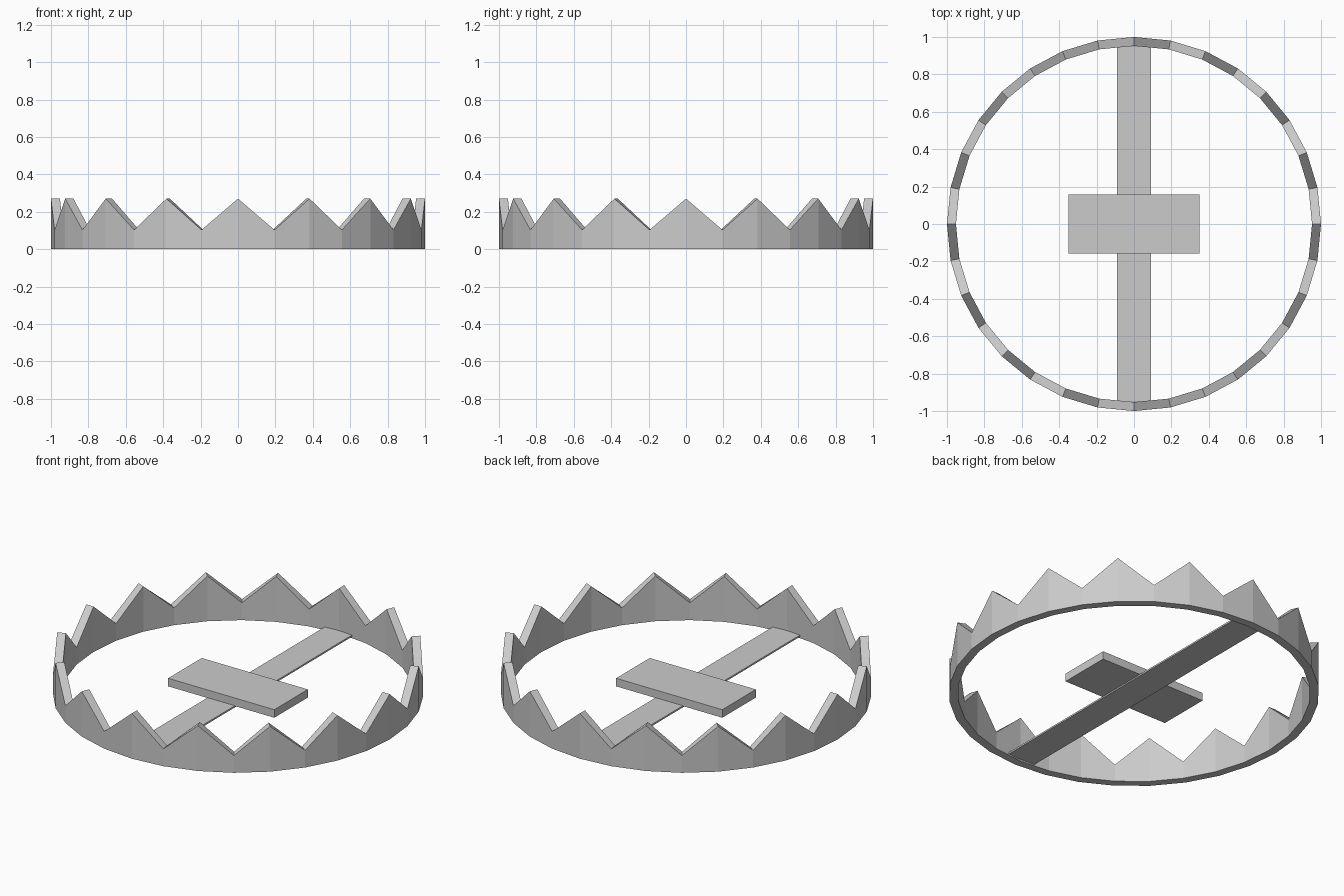
import bpy, bmesh
from math import cos, sin, pi

if "Cube" in bpy.data.objects:
    bpy.data.objects.remove(bpy.data.objects["Cube"])

SIDES = 32


def make_object(name, bm):
    bmesh.ops.recalc_face_normals(bm, faces=bm.faces)
    mesh = bpy.data.meshes.new(name)
    bm.to_mesh(mesh)
    bm.free()
    obj = bpy.data.objects.new(name, mesh)
    bpy.context.collection.objects.link(obj)


def box(name, size, z0):
    bm = bmesh.new()
    bmesh.ops.create_cube(bm, size=1)
    bmesh.ops.scale(bm, vec=size, verts=bm.verts)
    bmesh.ops.translate(bm, vec=(0, 0, z0 + size[2] / 2), verts=bm.verts)
    make_object(name, bm)


# Toothed jaw ring: each section alternates between tooth tip and valley
bm = bmesh.new()
sections = []
for i in range(SIDES):
    a = 2 * pi * i / SIDES
    top = 0.27 if i % 2 == 0 else 0.103
    sections.append([bm.verts.new((r * cos(a), r * sin(a), z))
                     for r, z in ((1, 0), (1, top), (0.952, top), (0.952, 0))])
for i in range(SIDES):
    s, t = sections[i], sections[(i + 1) % SIDES]
    for j in range(4):
        k = (j + 1) % 4
        bm.faces.new((s[j], t[j], t[k], s[k]))
make_object("jaw_ring", bm)

# Cross bar and trigger plate
box("cross_bar", (0.18, 1.9, 0.01), 0.008)
box("trigger_plate", (0.70, 0.316, 0.048), 0.016)
